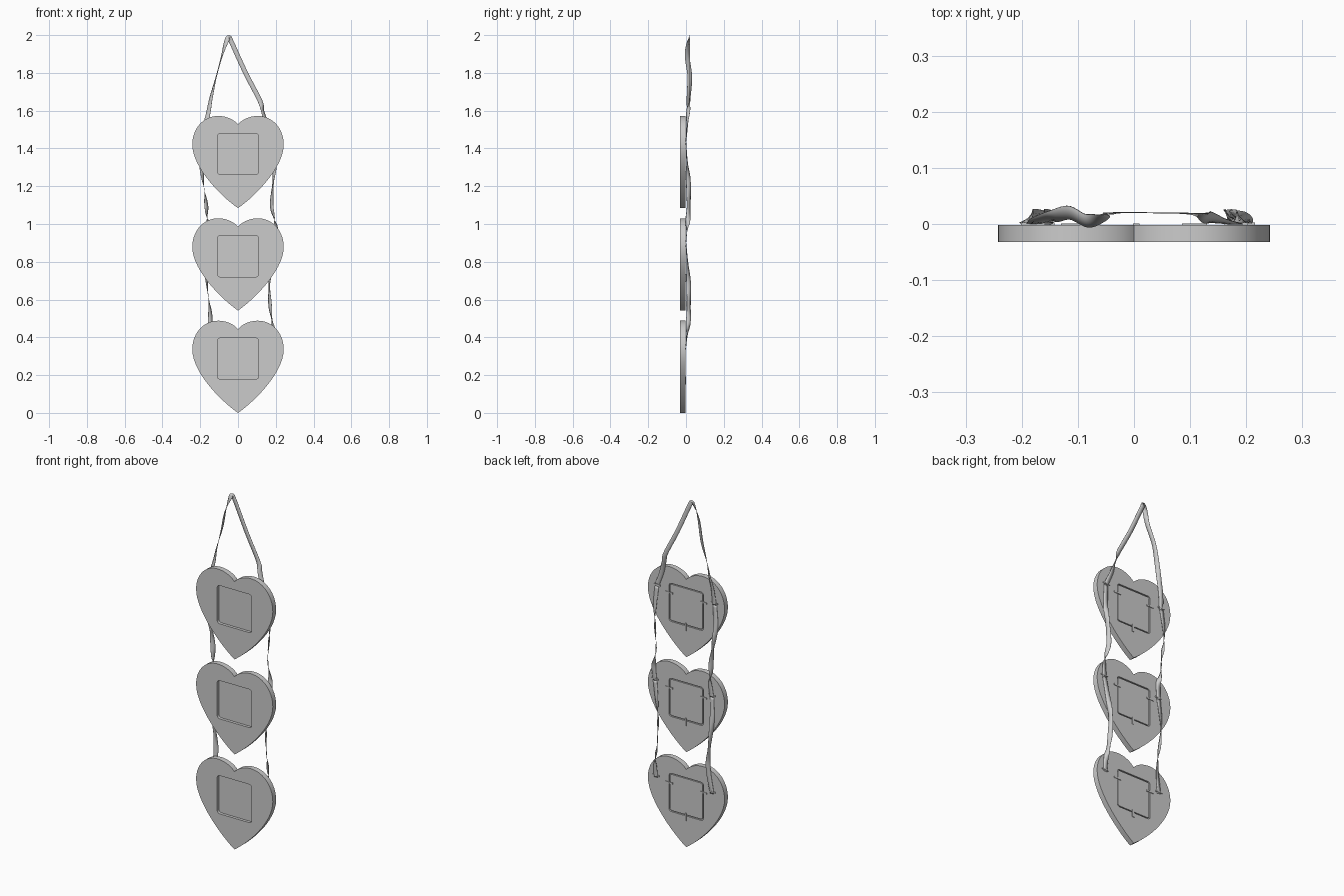
import bpy, bmesh, math
from mathutils import Vector
from mathutils.geometry import interpolate_bezier

if "Cube" in bpy.data.objects:
    bpy.data.objects.remove(bpy.data.objects["Cube"])

TIPS = (0.0, 0.542, 1.084)      # z of each heart's tip
WIN_Z = 0.287                   # window centre above the tip


def heart_outline():
    knots = [((0, 0), (0.088, 0.06), (0.242, 0.215), (0.242, 0.336)),
             ((0.242, 0.336), (0.242, 0.425), (0.18, 0.488), (0.106, 0.488)),
             ((0.106, 0.488), (0.062, 0.488), (0.022, 0.470), (0, 0.443))]
    right = []
    for k in knots:
        right += interpolate_bezier(*[Vector((*p, 0)) for p in k], 16)[:-1]
    right.append(Vector((0, 0.443, 0)))
    pts = [(p.x, p.y) for p in right]
    return pts + [(-x, y) for x, y in pts[-2:0:-1]]


def rounded_square(half, r):
    pts = []
    for q, (sx, sy) in enumerate(((1, 1), (-1, 1), (-1, -1), (1, -1))):
        for i in range(6):
            a = math.radians(90 * q + 18 * i)
            pts.append((sx * (half - r) + r * math.cos(a),
                        WIN_Z + sy * (half - r) + r * math.sin(a)))
    return pts


def plate(name, outlines, y0, y1, tip):
    """Flat plate in the xz plane; further outlines cut holes."""
    cu = bpy.data.curves.new(name, 'CURVE')
    cu.dimensions, cu.fill_mode, cu.extrude = '2D', 'BOTH', (y1 - y0) / 2
    for o in outlines:
        sp = cu.splines.new('POLY')
        sp.points.add(len(o) - 1)
        for p, (x, z) in zip(sp.points, o):
            p.co = (x, z, 0, 1)
        sp.use_cyclic_u = True
    ob = bpy.data.objects.new(name, cu)
    bpy.context.collection.objects.link(ob)
    ob.rotation_euler.x = math.pi / 2
    ob.location = (0, (y0 + y1) / 2, tip)
    bpy.ops.object.select_all(action='DESELECT')
    ob.select_set(True)
    bpy.context.view_layer.objects.active = ob
    bpy.ops.object.convert(target='MESH')
    bpy.ops.object.shade_smooth_by_angle(angle=math.radians(30))


def box(name, centre, size):
    bpy.ops.mesh.primitive_cube_add(size=1, location=centre)
    ob = bpy.context.object
    ob.name, ob.scale = name, size


def ribbon(name, keys, width=0.025, steps=8):
    """Twisting strip through (x, y, z, twist) keys."""
    k = [Vector(p) for p in keys]
    k = [2 * k[0] - k[1]] + k + [2 * k[-1] - k[-2]]
    path = []
    for a, b, c, d in zip(k, k[1:], k[2:], k[3:]):
        for i in range(steps):
            t = i / steps
            path.append(0.5 * (2 * b + (c - a) * t + (2 * a - 5 * b + 4 * c - d) * t * t
                               + (3 * b - a - 3 * c + d) * t ** 3))
    path.append(k[-2])
    bm = bmesh.new()
    prev = None
    for i, p in enumerate(path):
        t = (path[min(i + 1, len(path) - 1)] - path[max(i - 1, 0)]).to_3d().normalized()
        side = t.cross(Vector((0, 1, 0))).normalized()
        w = (side * math.cos(p[3]) + side.cross(t) * math.sin(p[3])) * width / 2
        row = [bm.verts.new(p.to_3d() + w * s) for s in (-1, 0, 1)]
        if prev:
            for j in range(2):
                bm.faces.new((prev[j], prev[j + 1], row[j + 1], row[j]))
        prev = row
    me = bpy.data.meshes.new(name)
    bm.to_mesh(me)
    bm.free()
    ob = bpy.data.objects.new(name, me)
    bpy.context.collection.objects.link(ob)
    me.shade_smooth()
    m = ob.modifiers.new("thickness", 'SOLIDIFY')
    m.thickness, m.offset = 0.0015, 0


# Heart frames with photo window, backing panel and clips
for n, tip in enumerate(TIPS, 1):
    plate(f"heart_frame_{n}", [heart_outline(), rounded_square(0.109, 0.016)],
          -0.032, -0.002, tip)
    plate(f"window_panel_{n}", [rounded_square(0.109, 0.016)], -0.016, -0.010, tip)
    plate(f"back_panel_{n}", [rounded_square(0.103, 0.012)], -0.010, -0.003, tip)
    for s in (-1, 1):
        box(f"side_clip_{n}", (s * 0.108, -0.001, tip + 0.34), (0.045, 0.004, 0.009))
    box(f"bottom_clip_{n}", (0.004, -0.001, tip + 0.172), (0.012, 0.004, 0.042))

# Hanging loop
ribbon("hanging_loop", [
    (-0.180, 0.000, 1.43, 0), (-0.172, 0.006, 1.52, 0.3), (-0.157, 0.011, 1.59, 0.5),
    (-0.142, 0.014, 1.67, 0.9), (-0.115, 0.020, 1.78, 1.4), (-0.085, 0.006, 1.89, 1.3),
    (-0.062, 0.011, 1.965, 0.5), (-0.048, 0.017, 1.987, 0), (-0.034, 0.020, 1.962, 0),
    (0.040, 0.020, 1.80, 0), (0.115, 0.018, 1.655, 0.1), (0.130, 0.012, 1.60, 0.9),
    (0.150, 0.006, 1.53, 0.3), (0.182, 0.000, 1.45, 0)])

# Side ribbons linking the hearts
ribbon("upper_left_ribbon", [
    (-0.182, 0.000, 1.43, 0), (-0.192, 0.006, 1.32, 0.3), (-0.186, 0.012, 1.24, 1.0),
    (-0.178, 0.014, 1.18, 1.6), (-0.168, 0.014, 1.10, 0.7), (-0.165, 0.011, 1.04, 1.4),
    (-0.156, 0.005, 0.98, 2.9), (-0.163, 0.000, 0.90, 3.14)])
ribbon("upper_right_ribbon", [
    (0.184, 0.000, 1.44, 0), (0.193, 0.006, 1.32, -0.3), (0.186, 0.013, 1.22, -1.3),
    (0.178, 0.014, 1.10, -0.8), (0.192, 0.011, 1.03, -1.4),
    (0.200, 0.005, 0.97, -2.9), (0.195, 0.000, 0.90, -3.14)])
ribbon("lower_left_ribbon", [
    (-0.163, 0.000, 0.90, 0), (-0.170, 0.008, 0.78, 0.4), (-0.163, 0.014, 0.67, 1.3),
    (-0.155, 0.014, 0.60, 1.5), (-0.147, 0.011, 0.52, 0.6), (-0.150, 0.007, 0.45, 0.3),
    (-0.165, 0.000, 0.35, 0)])
ribbon("lower_right_ribbon", [
    (0.195, 0.000, 0.90, 0), (0.178, 0.008, 0.78, -0.4), (0.166, 0.014, 0.68, -1.3),
    (0.170, 0.015, 0.57, -0.8), (0.180, 0.013, 0.49, -1.4), (0.190, 0.006, 0.42, -0.3),
    (0.190, 0.000, 0.35, 0)])

# Staples pinning the ribbons
for x, z in ((-0.18, 1.44), (0.182, 1.45), (-0.163, 0.91), (0.195, 0.91),
             (-0.165, 0.36), (0.19, 0.36)):
    box("ribbon_staple", (x, 0.0, z), (0.042, 0.005, 0.007))
